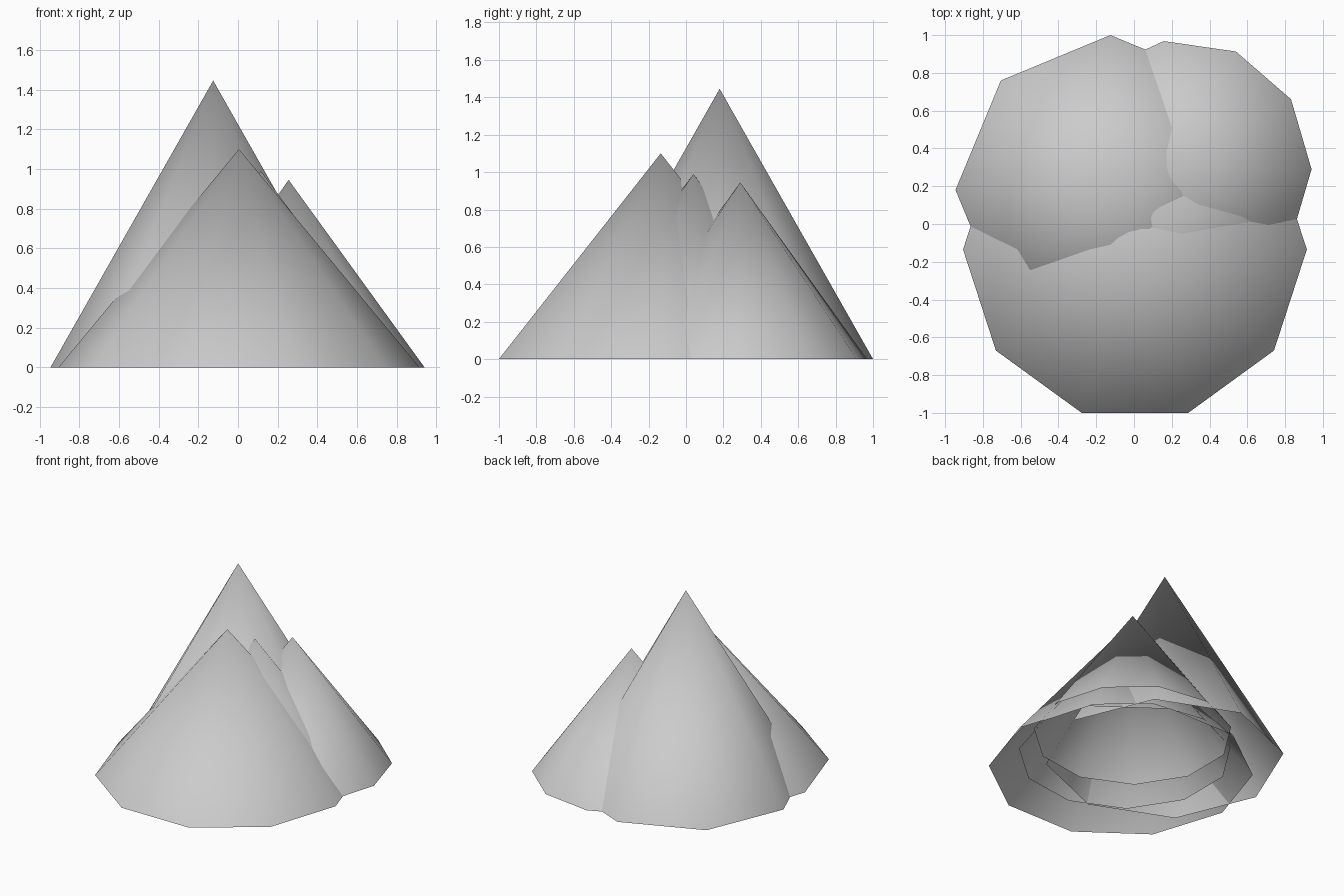
import bpy
import bmesh
from math import cos, sin, tau

cube = bpy.data.objects.get("Cube")
if cube:
    bpy.data.objects.remove(cube, do_unlink=True)

# One plain stone colour
stone = bpy.data.materials.new("stone_grey")
stone.use_nodes = True
grey = (0.6, 0.6, 0.6, 1)
stone.diffuse_color = grey
stone.node_tree.nodes["Principled BSDF"].inputs["Base Color"].default_value = grey


def peak(name, x, y, radius, height, sides):
    """Smooth open-bottomed cone with its first base corner towards +x."""
    bm = bmesh.new()
    tip = bm.verts.new((0, 0, height))
    ring = [bm.verts.new((radius * cos(tau * i / sides), radius * sin(tau * i / sides), 0))
            for i in range(sides)]
    for i in range(sides):
        face = bm.faces.new((ring[i], ring[(i + 1) % sides], tip))
        face.smooth = True
    mesh = bpy.data.meshes.new(name)
    bm.to_mesh(mesh)
    bm.free()
    mesh.materials.append(stone)
    obj = bpy.data.objects.new(name, mesh)
    obj.location = (x, y, 0)
    bpy.context.collection.objects.link(obj)
    return obj


# Four overlapping mountain peaks
peak("front_peak", 0.005, -0.135, 0.91, 1.10, 10)
peak("tall_back_peak", -0.125, 0.18, 0.82, 1.445, 8)
peak("small_side_peak", 0.255, 0.29, 0.685, 0.945, 11)
peak("middle_peak", 0.115, 0.04, 0.735, 0.99, 11)
